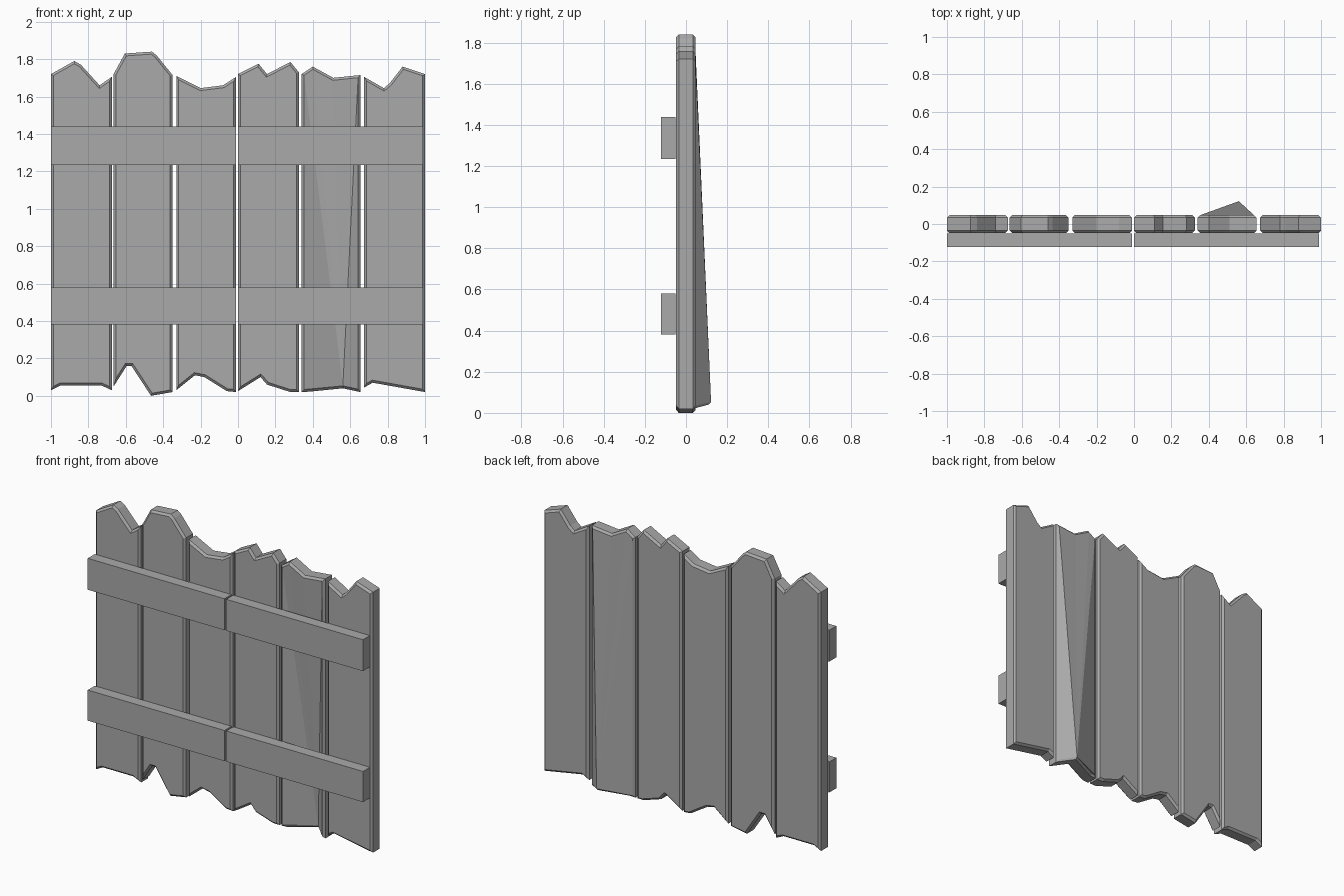
import bpy
import bmesh
from mathutils import Vector

if "Cube" in bpy.data.objects:
    bpy.data.objects.remove(bpy.data.objects["Cube"], do_unlink=True)

grey = bpy.data.materials.new("weathered_grey")
grey.use_nodes = True
colour = (0.4, 0.4, 0.4, 1)
grey.diffuse_color = colour
grey.node_tree.nodes["Principled BSDF"].inputs["Base Color"].default_value = colour

FRONT, BACK, BEVEL = -0.048, 0.047, 0.013


def finish(bm, name):
    """Turn a bmesh into a flat shaded grey object."""
    bmesh.ops.recalc_face_normals(bm, faces=bm.faces)
    mesh = bpy.data.meshes.new(name)
    bm.to_mesh(mesh)
    bm.free()
    mesh.materials.append(grey)
    obj = bpy.data.objects.new(name, mesh)
    bpy.context.collection.objects.link(obj)
    return obj


def inset(points, distance):
    """Move a clockwise outline inwards with mitred corners."""
    result = []
    for i, point in enumerate(points):
        before = (point - points[i - 1]).normalized()
        after = (points[(i + 1) % len(points)] - point).normalized()
        n1 = Vector((before.y, -before.x))
        n2 = Vector((after.y, -after.x))
        result.append(point + (n1 + n2) * distance / (1 + n1.dot(n2)))
    return result


def plank(name, top, bottom, warp_index=None, warp=0.0):
    """Chamfered board with ragged ends; one outline corner may be pushed back."""
    outer = [Vector(p) for p in top + bottom[::-1]]
    inner = inset(outer, BEVEL)
    layers = [(inner, FRONT), (outer, FRONT + BEVEL),
              (outer, BACK - BEVEL), (inner, BACK)]
    bm = bmesh.new()
    loops = []
    for outline, y in layers:
        loops.append([bm.verts.new((p.x, y + (warp if i == warp_index else 0), p.y))
                      for i, p in enumerate(outline)])
    count = len(outer)
    for a, b in zip(loops, loops[1:]):
        for i in range(count):
            j = (i + 1) % count
            bm.faces.new((a[i], a[j], b[j], b[i]))
    for cap in (loops[0], loops[-1]):
        if warp_index is None:
            bm.faces.new(cap)
        else:
            # Bent caps fan out from the displaced corner
            fan = cap[warp_index:] + cap[:warp_index]
            for i in range(1, count - 1):
                bm.faces.new((fan[0], fan[i], fan[i + 1]))
    return finish(bm, name)


def rail(name, x_min, x_max, z_min, z_max):
    """Plain rectangular cross rail on the front."""
    y_min, y_max = -0.122, -0.05
    bm = bmesh.new()
    bmesh.ops.create_cube(bm, size=1)
    for v in bm.verts:
        v.co = (x_max if v.co.x > 0 else x_min,
                y_max if v.co.y > 0 else y_min,
                z_max if v.co.z > 0 else z_min)
    return finish(bm, name)


# Upright planks: top edge and bottom edge, each from -x to +x
plank("plank_far_right",
      [(-1, 1.72), (-.875, 1.79), (-.84, 1.77), (-.74, 1.66), (-.675, 1.705)],
      [(-1, .03), (-.95, .055), (-.73, .055), (-.675, .03)])
plank("plank_mid_right",
      [(-.665, 1.72), (-.605, 1.83), (-.46, 1.84), (-.435, 1.82), (-.35, 1.715)],
      [(-.665, .05), (-.595, .16), (-.57, .16), (-.465, 0), (-.35, .02)])
plank("plank_inner_right",
      [(-.33, 1.71), (-.2, 1.645), (-.08, 1.66), (-.01, 1.705)],
      [(-.33, .03), (-.23, .11), (-.18, .1), (-.06, .025), (-.01, .02)])
plank("plank_inner_left",
      [(0, 1.72), (.11, 1.775), (.155, 1.72), (.28, 1.785), (.325, 1.73)],
      [(0, .025), (.12, .1), (.155, .06), (.28, .02), (.325, .02)])
plank("plank_mid_left_warped",
      [(.34, 1.72), (.4, 1.76), (.51, 1.7), (.655, 1.715)],
      [(.34, .02), (.38, .022), (.56, .04), (.655, .02)],
      warp_index=5, warp=.075)
plank("plank_far_left",
      [(.675, 1.705), (.78, 1.645), (.81, 1.67), (.88, 1.76), (1, 1.72)],
      [(.675, .045), (.72, .07), (1, .02)])

# Two pairs of cross rails
for level, z_min, z_max in (("lower", .38, .58), ("upper", 1.235, 1.44)):
    rail(level + "_rail_right", -1, -.012, z_min, z_max)
    rail(level + "_rail_left", 0, .988, z_min, z_max)
